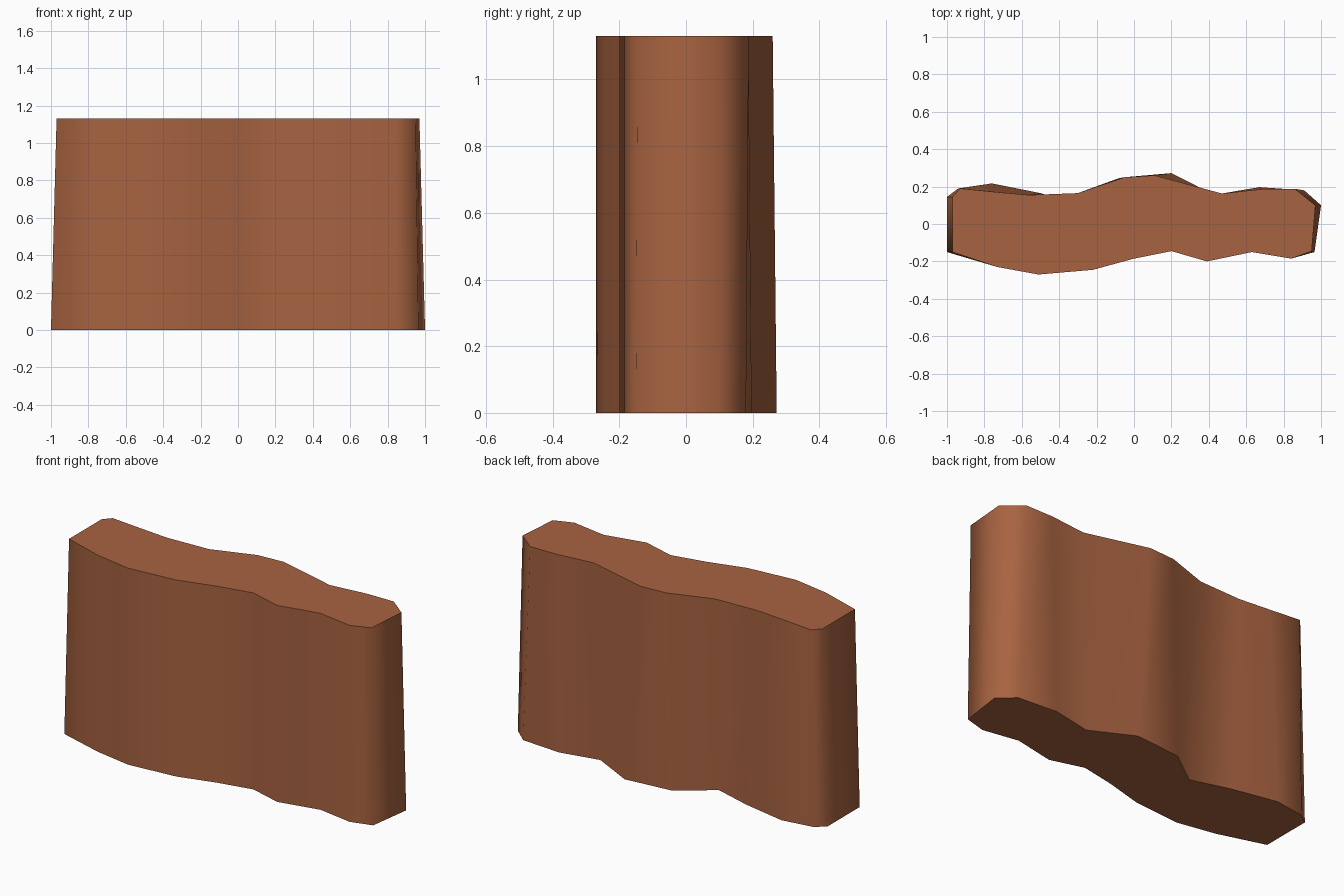
import bpy, bmesh, math

if "Cube" in bpy.data.objects:
    bpy.data.objects.remove(bpy.data.objects["Cube"])

HEIGHT = 1.13

# Front edge of the outline, left to right, shared by bottom and top
front = [(-0.73, -0.23), (-0.51, -0.27), (-0.22, -0.245), (0.0, -0.185),
         (0.2, -0.145), (0.39, -0.2), (0.63, -0.15), (0.84, -0.185)]

# Ends and back edge, right to left, slightly different at bottom and top
back_bottom = [(0.965, -0.15), (1.0, 0.1), (0.91, 0.18), (0.67, 0.197),
               (0.44, 0.15), (0.2, 0.272), (-0.08, 0.245), (-0.28, 0.1),
               (-0.5, 0.165), (-0.76, 0.217), (-0.94, 0.19), (-1.0, 0.145),
               (-1.0, -0.15)]
back_top = [(0.95, -0.145), (0.97, 0.1), (0.86, 0.188), (0.69, 0.187),
            (0.47, 0.163), (0.11, 0.26), (-0.05, 0.25), (-0.3, 0.165),
            (-0.56, 0.155), (-0.75, 0.172), (-0.93, 0.19), (-0.97, 0.145),
            (-0.97, -0.15)]

clay = bpy.data.materials.new("terracotta")
clay.diffuse_color = (0.39, 0.125, 0.052, 1)
clay.use_nodes = True
clay.node_tree.nodes["Principled BSDF"].inputs["Base Color"].default_value = clay.diffuse_color

# Wavy slab: two outlines bridged by side faces and closed with caps
bm = bmesh.new()
low = [bm.verts.new((x, y, 0)) for x, y in front + back_bottom]
high = [bm.verts.new((x, y, HEIGHT)) for x, y in front + back_top]
n = len(low)
for i in range(n):
    j = (i + 1) % n
    bm.faces.new((low[i], low[j], high[j], high[i]))
bm.faces.new(low[::-1])
bm.faces.new(high)
bmesh.ops.recalc_face_normals(bm, faces=bm.faces)

mesh = bpy.data.meshes.new("wavy_slab")
bm.to_mesh(mesh)
bm.free()
mesh.materials.append(clay)
slab = bpy.data.objects.new("wavy_slab", mesh)
bpy.context.collection.objects.link(slab)

# Smooth sides, sharp cap rims
bpy.context.view_layer.objects.active = slab
slab.select_set(True)
bpy.ops.object.shade_smooth_by_angle(angle=math.radians(80))
